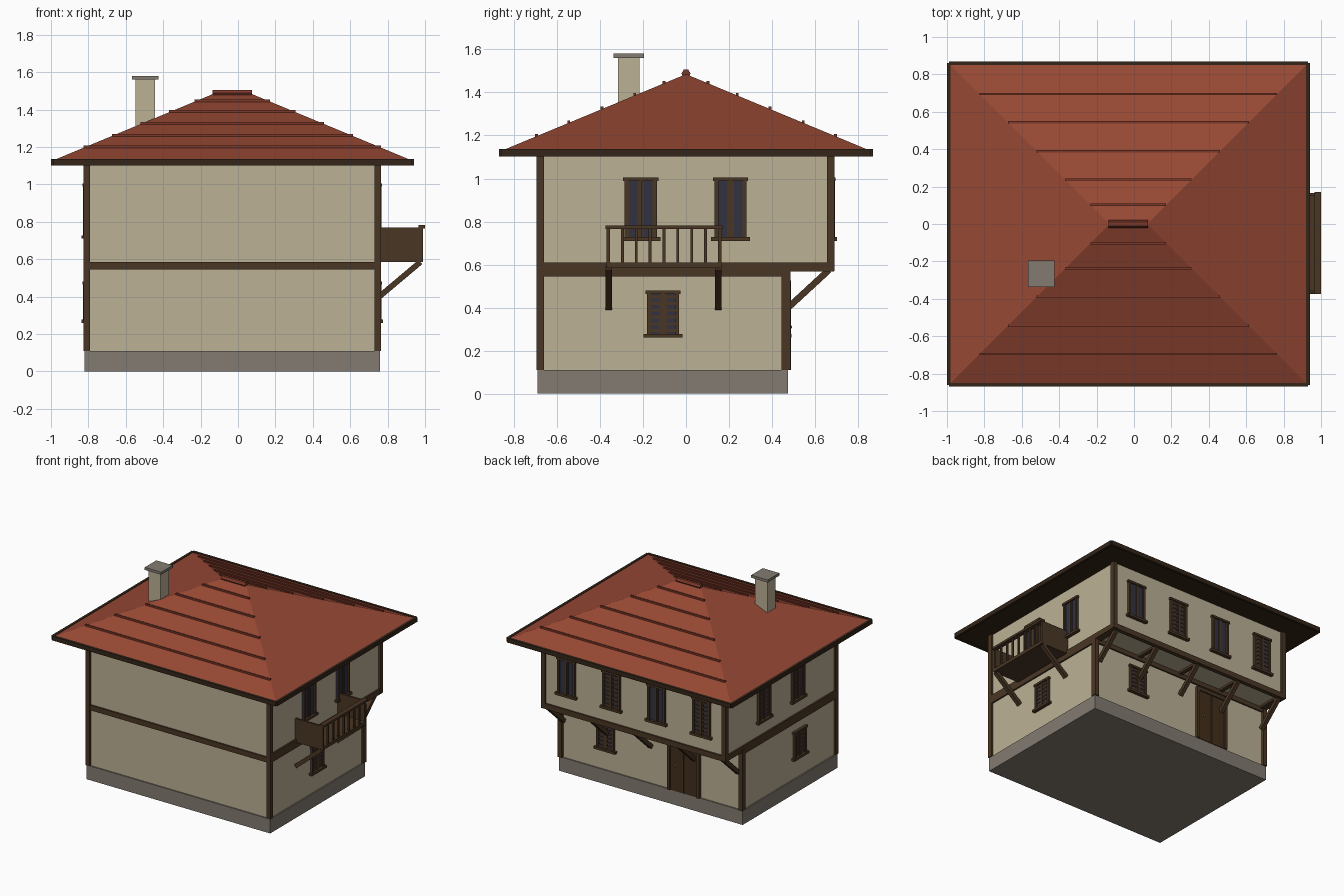
import bpy, bmesh, math
from mathutils import Matrix, Vector

if "Cube" in bpy.data.objects:
    bpy.data.objects.remove(bpy.data.objects["Cube"])


def material(name, r, g, b):
    lin = [(c / 255 / 12.92) if c < 10 else ((c / 255 + 0.055) / 1.055) ** 2.4 for c in (r, g, b)]
    m = bpy.data.materials.new(name)
    m.use_nodes = True
    m.diffuse_color = (*lin, 1)
    m.node_tree.nodes["Principled BSDF"].inputs["Base Color"].default_value = (*lin, 1)
    return m


PLASTER = material("plaster", 188, 177, 150)
STONE = material("stone", 130, 123, 113)
BEAM = material("beam wood", 74, 54, 36)
DARK = material("eave wood", 52, 37, 25)
DOOR = material("door wood", 66, 47, 28)
TILE = material("roof tile", 151, 72, 52)
RIDGE = material("ridge tile", 124, 56, 41)
GLASS = material("window glass", 50, 50, 66)
BRASS = material("brass", 160, 130, 70)

# Main outline of the house
X0, X1, Y0, Y1, Y2 = -0.81, 0.75, -0.68, 0.465, 0.675
MID, EAVE = 0.585, 1.11
CX = (X0 + X1) / 2


def finish(name, bm, *mats):
    mesh = bpy.data.meshes.new(name)
    bm.to_mesh(mesh)
    bm.free()
    for m in mats:
        mesh.materials.append(m)
    obj = bpy.data.objects.new(name, mesh)
    bpy.context.collection.objects.link(obj)
    return obj


def part(name, mat, boxes, place=Matrix()):
    """One object made of boxes, each given as (x range, y range, z range)."""
    bm = bmesh.new()
    for box in boxes:
        mid = Vector([(a + b) / 2 for a, b in box])
        size = [b - a for a, b in box]
        bmesh.ops.create_cube(bm, size=1, matrix=place @ Matrix.Translation(mid) @ Matrix.Diagonal((*size, 1)))
    return finish(name, bm, mat)


def around(c, w):
    return (c - w / 2, c + w / 2)


def strut(name, start, end, thick):
    a, b = Vector(start), Vector(end)
    d = b - a
    # The cross-section stays level along the wall
    side = d.cross(Vector((0, 0, 1))).normalized()
    rot = Matrix((side, d.normalized().cross(side), d.normalized())).transposed().to_4x4()
    half = (-thick / 2, thick / 2)
    part(name, BEAM, [(half, half, (0, d.length))], Matrix.Translation(a) @ rot)


# Stone base and plaster walls
part("stone_base", STONE, [((X0 - .01, X1 + .01), (Y0 - .01, Y1 + .01), (0, .11))])
part("lower_walls", PLASTER, [((X0, X1), (Y0, Y1), (.11, MID))])
part("upper_walls", PLASTER, [((X0, X1), (Y0, Y2), (MID, EAVE))])

# Corner posts, with outer faces just proud of the walls
posts = []
for x in ((X0 - .015, X0 + .02), (X1 - .02, X1 + .015)):
    posts += [(x, (Y0 - .015, Y0 + .02), (.11, EAVE)),
              (x, (Y1 - .02, Y1 + .02), (.11, MID)),
              (x, (Y2 - .02, Y2 + .015), (.57, EAVE))]
part("corner_posts", BEAM, posts)

# Floor beams
bands = [((X0, X1), (Y0 - .012, Y0 + .02), (.545, .585)),
         ((X0, X1), (Y1 - .02, Y1 + .012), (.545, .58)),
         ((X0 - .012, X1 + .012), (Y2 - .02, Y2 + .012), (.568, .61))]
for x in ((X0 - .012, X0 + .02), (X1 - .02, X1 + .012)):
    bands += [(x, (Y0, Y1 + .015), (.545, .61)), (x, (Y1, Y2), (.568, .61))]
part("floor_beams", BEAM, bands)

# Joists and struts under the overhang
for i in range(5):
    x = X1 - .03 + (X0 - X1 + .06) * i / 4
    part("overhang_joist", BEAM, [(around(x, .03), (Y1, Y2), (.568, .588))])
    strut("overhang_strut", (x, Y1 + .01, .4), (x, Y2 - .01, .575), .03)


# Windows: local -y points away from the wall
def window(place, z0, z1, shuttered):
    w, h = .075, z1 - z0
    inner = (z0 + .018, z1 - .015)
    frame = [((-w, -w + .018), (-.018, 0), inner), ((w - .018, w), (-.018, 0), inner),
             ((-.006, .006), (-.015, 0), inner),
             ((-w - .007, w + .007), (-.021, 0), (z1 - .016, z1)),
             ((-w - .016, w + .016), (-.026, 0), (z0, z0 + .018))]
    part("window_frame", BEAM, frame, place)
    part("window_glass", GLASS, [((-w, w), (-.007, 0), inner)], place)
    leaves = []
    for s in (-1, 1):
        c = s * w * .47
        # Slim casement stiles, and slats where the window is shuttered
        for e in (-.024, .024):
            leaves.append((around(c + e, .008), (-.012, 0), inner))
        if shuttered:
            n = round(h / .037)
            for k in range(n):
                z = inner[0] + (inner[1] - inner[0]) * (k + .5) / n
                leaves.append((around(c, .048), (-.012, -.003), around(z, .013)))
    part("shutters" if shuttered else "casements", BEAM, leaves, place)


def on_wall(x, y, degrees):
    return Matrix.Translation((x, y, 0)) @ Matrix.Rotation(math.radians(degrees), 4, "Z")


for i in range(4):
    window(on_wall(CX + .58 - .387 * i, Y2, 180), .71, 1.005, i % 2 == 1)
for y in (-.21, .207):
    window(on_wall(X1, y, 90), .71, 1.005, False)
    window(on_wall(X0, y, -90), .71, 1.005, True)
window(on_wall(X1, -.107, 90), .26, .48, True)
window(on_wall(X0, -.23, -90), .26, .48, True)
window(on_wall(.36, Y1, 180), .26, .48, True)

# Double door
door = on_wall(-.315, Y1, 180)
part("door_leaves", DOOR, [((-.115, -.003), (-.014, 0), (.11, .5)), ((.003, .115), (-.014, 0), (.11, .5))], door)
part("door_frame", BEAM, [((-.138, -.115), (-.024, 0), (.11, .52)), ((.115, .138), (-.024, 0), (.11, .52)),
                          ((-.138, .138), (-.024, 0), (.5, .525))], door)
bm = bmesh.new()
bmesh.ops.create_icosphere(bm, subdivisions=2, radius=.009, matrix=door @ Matrix.Translation((-.07, -.02, .31)))
finish("door_knob", bm, BRASS)

# Balcony
BX, BY0, BY1 = .99, -.37, .165
part("balcony_floor", BEAM, [((X1, BX), (BY0, BY1), (.585, .61))])
part("balcony_sides", BEAM, [((X1, BX), (BY0, BY0 + .015), (.6, .77)), ((X1, BX), (BY1 - .015, BY1), (.6, .77))])
part("balcony_rail", BEAM, [((BX - .025, BX + .01), (BY0 - .005, BY1 + .005), (.765, .782))])
part("balusters", BEAM, [(around(BX - .01, .012), around(BY0 + .01 + .0644 * i, .013), (.6, .77)) for i in range(9)])
for y in (BY0 + .01, BY1 - .015):
    strut("balcony_strut", (X1 + .005, y, .4), (BX - .015, y, .585), .03)

# Hipped roof
RX, RY, RZ, TOP, HALF = .96, .86, 1.128, 1.485, .1
bm = bmesh.new()
a, b, c, d = [bm.verts.new((CX + sx * RX, sy * RY, RZ)) for sx, sy in ((-1, -1), (1, -1), (1, 1), (-1, 1))]
e, f = [bm.verts.new((CX + s * HALF, 0, TOP)) for s in (-1, 1)]
for face in ((a, b, f, e), (b, c, f), (c, d, e, f), (d, a, e), (d, c, b, a)):
    bm.faces.new(face)
bm.normal_update()
for face in bm.faces:
    face.material_index = 1 if face.normal.z < 0 else 0
finish("roof", bm, TILE, DARK)
part("soffit", DARK, [((CX - RX + .005, CX + RX - .005), (-RY + .005, RY - .005), (1.108, RZ - .002))])
fascia = []
for s in (-1, 1):
    fascia += [((CX - RX, CX + RX), around(s * RY, .02), (1.102, 1.136)),
               (around(CX + s * RX, .02), (-RY, RY), (1.102, 1.136))]
part("fascia", DARK, fascia)

# Tile courses across the front and back slopes, and the ridge cap
courses = []
for y in (.695, .545, .39, .238, .102):
    t = 1 - y / RY
    half = RX + (HALF - RX) * t
    for s in (-1, 1):
        courses.append(((CX - half, CX + half), around(s * y, .013), around(RZ + (TOP - RZ) * t + .003, .016)))
part("tile_courses", RIDGE, courses)
bm = bmesh.new()
bmesh.ops.create_cone(bm, cap_ends=True, segments=6, radius1=.021, radius2=.021, depth=.21,
                      matrix=Matrix.Translation((CX, 0, TOP + .003)) @ Matrix.Rotation(math.pi / 2, 4, "Y"))
finish("ridge_cap", bm, RIDGE)

# Chimney
part("chimney", PLASTER, [(around(-.495, .104), around(-.267, .1), (1.2, 1.562))])
part("chimney_cap", STONE, [(around(-.495, .142), around(-.267, .142), (1.56, 1.58))])
